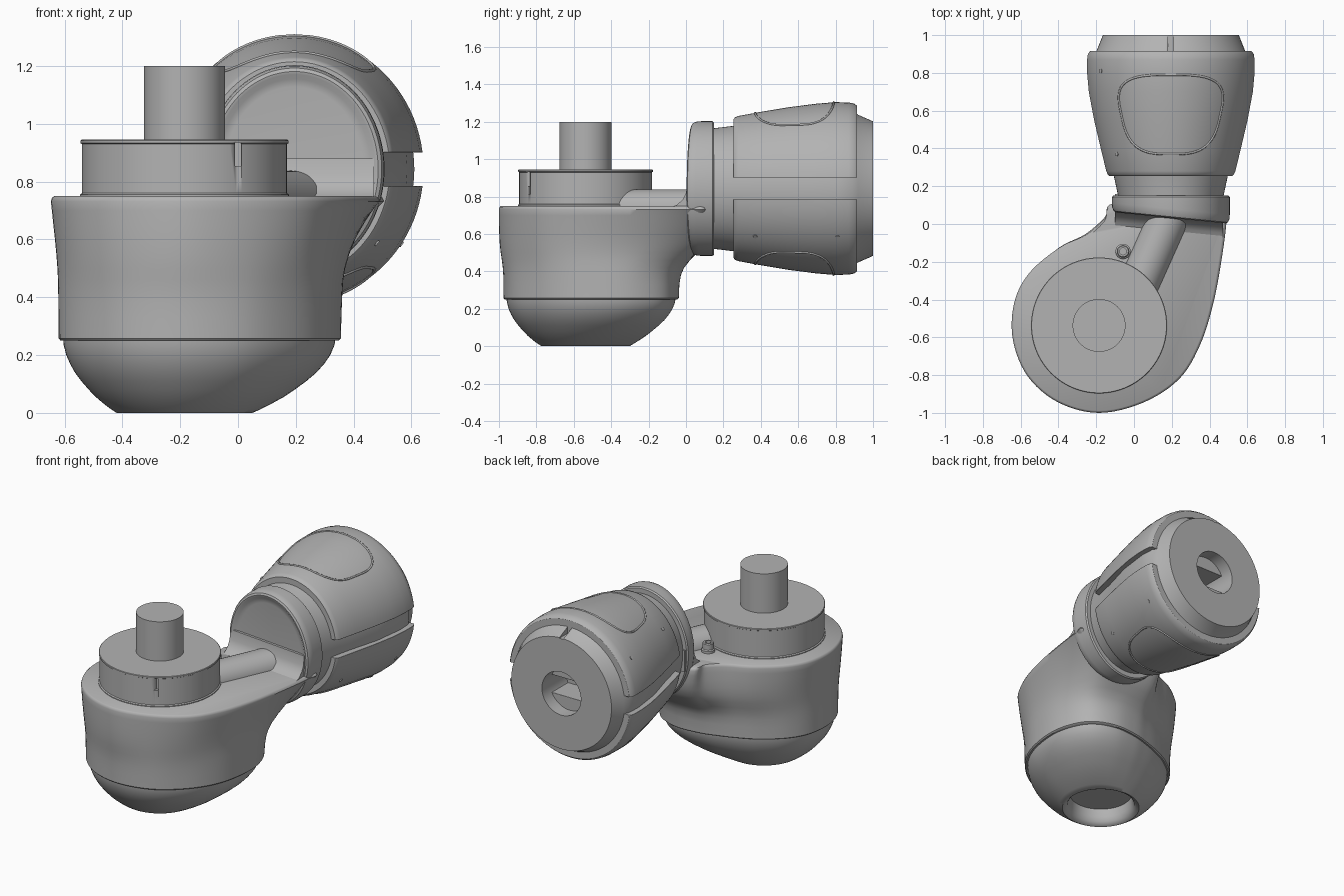
import bpy, bmesh, math
from mathutils import Vector

cube = bpy.data.objects.get("Cube")
if cube:
    bpy.data.objects.remove(cube, do_unlink=True)

metal = bpy.data.materials.new("grey_metal")
metal.use_nodes = True
GREY = (0.45, 0.45, 0.45, 1)
metal.diffuse_color = GREY
metal.node_tree.nodes["Principled BSDF"].inputs["Base Color"].default_value = GREY

BASE = Vector((-0.185, -0.537, 0))   # axis of the turntable
HEAD = Vector((0.195, 0, 0.843))     # axis of the motor head
SIDES = 96


def finish(name, bm, angle=35):
    bmesh.ops.recalc_face_normals(bm, faces=bm.faces)
    mesh = bpy.data.meshes.new(name)
    bm.to_mesh(mesh)
    bm.free()
    obj = bpy.data.objects.new(name, mesh)
    bpy.context.collection.objects.link(obj)
    mesh.materials.append(metal)
    bpy.ops.object.select_all(action="DESELECT")
    obj.select_set(True)
    bpy.context.view_layer.objects.active = obj
    bpy.ops.object.shade_smooth_by_angle(angle=math.radians(angle))
    return obj


def loft(rings):
    """Skin a list of closed rings and cap both ends."""
    bm = bmesh.new()
    rows = [[bm.verts.new(p) for p in ring] for ring in rings]
    n = len(rows[0])
    for a, b in zip(rows, rows[1:]):
        for i in range(n):
            j = (i + 1) % n
            bm.faces.new((a[i], a[j], b[j], b[i]))
    bm.faces.new(rows[0])
    bm.faces.new(rows[-1])
    return bm


def flat_ring(r, z, centre=BASE, sides=SIDES):
    turn = [2 * math.pi * i / sides for i in range(sides)]
    return [(centre.x + r * math.cos(a), centre.y + r * math.sin(a), z) for a in turn]


def head_ring(y, rx, rz, tilt=0):
    ring = []
    for i in range(SIDES):
        a = 2 * math.pi * i / SIDES
        x = HEAD.x + rx * math.cos(a)
        ring.append((x, y + tilt * (0.5 - x), HEAD.z + rz * math.sin(a)))
    return ring


def spline(points, steps=6):
    """Closed smooth curve through the points."""
    out, n = [], len(points)
    for i in range(n):
        p0, p1, p2, p3 = [Vector(points[(i + k) % n]) for k in (-1, 0, 1, 2)]
        for s in range(steps):
            t = s / steps
            out.append(0.5 * (2 * p1 + (p2 - p0) * t + (2 * p0 - 5 * p1 + 4 * p2 - p3) * t**2
                              + (3 * p1 - p0 - 3 * p2 + p3) * t**3))
    return out


def cylinder(name, start, end, r, sides=48):
    start, end = Vector(start), Vector(end)
    turn = (end - start).to_track_quat("Z", "Y")
    rings = [[start + turn @ Vector(p) for p in flat_ring(r, h, Vector((0, 0, 0)), sides)]
             for h in (0, (end - start).length)]
    return finish(name, loft(rings))


def cut_box(target, name, centre, size):
    bm = bmesh.new()
    bmesh.ops.create_cube(bm, size=1)
    bmesh.ops.scale(bm, vec=size, verts=bm.verts)
    bmesh.ops.translate(bm, vec=centre, verts=bm.verts)
    cutter = finish(name, bm)
    cutter.hide_render = True
    cutter.hide_set(True)
    mod = target.modifiers.new("slot", "BOOLEAN")
    mod.operation, mod.object, mod.solver = "DIFFERENCE", cutter, "EXACT"


# Housing: an egg-shaped foot that grows into the neck near the top
upper = spline([(-.185, -1), (.05, -.945), (.24, -.82), (.35, -.64), (.42, -.42), (.465, -.18),
                (.49, .02), (.48, .11), (.19, .12), (-.11, .11), (-.155, .03), (-.25, -.055),
                (-.395, -.125), (-.555, -.26), (-.635, -.42), (-.64, -.62), (-.56, -.81), (-.4, -.945)])
lower = spline([(-.185, -.975), (.03, -.93), (.2, -.8), (.305, -.64), (.35, -.46), (.35, -.3),
                (.3, -.16), (.22, -.08), (.09, -.04), (-.06, -.05), (-.17, -.08), (-.28, -.12),
                (-.4, -.18), (-.53, -.29), (-.605, -.43), (-.615, -.62), (-.54, -.79), (-.385, -.925)])


def housing_ring(z, tx, ty, scale=1):
    ring = []
    for a, b in zip(upper, lower):
        x, y = b.x + (a.x - b.x) * tx, b.y + (a.y - b.y) * ty
        ring.append((BASE.x + (x - BASE.x) * scale, BASE.y + (y - BASE.y) * scale, z))
    return ring


levels = [(.25, 0, 0, .985), (.257, 0, 0), (.33, .02, .02), (.38, .04, .07), (.42, .06, .18),
          (.46, .09, .38), (.5, .16, .62), (.55, .3, .84), (.6, .48, .94), (.65, .68, 1),
          (.7, .87, 1), (.732, 1, 1), (.744, 1, 1, .992), (.75, 1, 1, .975)]
finish("housing", loft([housing_ring(*level) for level in levels]), 40)

# Domed underside, rolling into a round recess
dome = []
for z, s in ((.256, 0), (.235, .01), (.2, .06), (.17, .13), (.14, .22), (.11, .34),
             (.08, .48), (.055, .61), (.03, .77), (.012, .9), (0, 1)):
    ring = []
    for p in lower:
        edge = BASE.xy + (p - BASE.xy) * 0.965
        rim = BASE.xy + (p - BASE.xy).normalized() * 0.235
        ring.append((*edge.lerp(rim, s), z))
    dome.append(ring)
for r, z in ((.222, .004), (.205, .02), (.195, .05), (.19, .1)):
    dome.append([(*(BASE.xy + (p - BASE.xy).normalized() * r), z) for p in lower])
finish("domed_underside", loft(dome), 45)

# Turntable with lip, slot and central shaft
table_profile = [(.362, .74), (.362, .755), (.355, .76), (.355, .93), (.36, .933),
                 (.36, .942), (.357, .945)]
table = finish("turntable", loft([flat_ring(r, z) for r, z in table_profile]))
cut_box(table, "turntable_slot_cutter", (0, -.85, .895), (.022, .06, .08))
cylinder("shaft", (BASE.x, BASE.y, .9), (BASE.x, BASE.y, 1.2), .14, 64)

# Cable hump and small plug on top of the housing
cylinder("cable_hump", (-.02, -.42, .73), (.195, .06, .73), .108)
PLUG = Vector((-.058, -.145, 0))
plug_profile = [(.04, .74), (.04, .765), (.033, .77), (.033, .805), (.028, .81),
                (.018, .81), (.018, .785)]
finish("plug", loft([flat_ring(r, z, PLUG, 32) for r, z in plug_profile]))

# Round flange with rolled rim, and the fillet that joins it to the housing
flange_profile = [(.02, .24, .285, .1), (.016, .265, .312, .1), (.004, .28, .328, .1),
                  (.002, .29, .338, .1), (.008, .302, .35, .1), (.025, .31, .357, .1),
                  (.05, .312, .36, .1), (.142, .312, .36), (.15, .305, .353)]
finish("flange", loft([head_ring(*r) for r in flange_profile]))
fillet = [(-.09, .74), (-.05, .757), (-.02, .785), (-.003, .82), (.005, .88), (.1, .88), (.1, .74)]
finish("flange_fillet", loft([[(x, y + .1 * (.5 - x), z) for y, z in fillet]
                              for x in (-.1, .47)]), 40)

# Motor core with end bore
core_profile = [(.13, .275, .32), (.27, .305, .337), (.4, .335, .37), (.6, .39, .41),
                (.8, .415, .43), (.89, .41, .42), (.92, .392, .395), (1, .36, .36),
                (1, .14, .14), (.75, .14, .14)]
core = finish("motor_core", loft([head_ring(*r) for r in core_profile]), 30)
cut_box(core, "core_slot_cutter", (HEAD.x, .96, HEAD.z + .4), (.03, .2, .09))

# Two cover shells separated by a gap along each side
shell = [(.255, .33, .372), (.262, .338, .381), (.28, .346, .388), (.4, .375, .41), (.55, .41, .435),
         (.7, .438, .454), (.8, .447, .462), (.87, .447, .46), (.9, .443, .454), (.915, .432, .442)]


def shell_point(dx, y, side):
    """Point on the shell surface above or below the head axis."""
    for (y0, a0, b0), (y1, a1, b1) in zip(shell, shell[1:]):
        if y0 <= y <= y1:
            t = (y - y0) / (y1 - y0)
            rx, rz = a0 + (a1 - a0) * t, b0 + (b1 - b0) * t
            return Vector((HEAD.x + dx, y, HEAD.z + side * rz * math.sqrt(1 - (dx / rx) ** 2)))


for side, label in ((1, "upper"), (-1, "lower")):
    bm = loft([head_ring(*r) for r in shell])
    cut = bmesh.ops.bisect_plane(bm, geom=bm.verts[:] + bm.edges[:] + bm.faces[:],
                                 plane_co=(0, 0, HEAD.z + side * .058), plane_no=(0, 0, side),
                                 clear_inner=True)
    edges = [e for e in cut["geom_cut"] if isinstance(e, bmesh.types.BMEdge)]
    bmesh.ops.holes_fill(bm, edges=edges, sides=0)
    cover = finish(label + "_shell", bm)
    bevel = cover.modifiers.new("soft_edges", "BEVEL")
    bevel.width, bevel.segments, bevel.angle_limit = .008, 2, math.radians(50)

    # Rounded access panel outline
    curve = bpy.data.curves.new(label + "_panel_outline", "CURVE")
    curve.dimensions, curve.bevel_depth, curve.bevel_resolution = "3D", .006, 1
    path = curve.splines.new("POLY")
    path.points.add(SIDES - 1)
    path.use_cyclic_u = True
    for i, pt in enumerate(path.points):
        a = 2 * math.pi * i / SIDES
        u, v = [math.copysign(abs(f) ** .62, f) for f in (math.cos(a), math.sin(a))]
        pt.co = (*shell_point(u * (.262 + .045 * v), .58 + .21 * v, side), 1)
    curve.materials.append(metal)
    bpy.context.collection.objects.link(bpy.data.objects.new(label + "_panel_outline", curve))

    # Cover screws
    for k, (dx, y) in enumerate(((.37, .81), (.285, .37))):
        p = shell_point(-side * dx, y, side)
        out = Vector((p.x - HEAD.x, 0, p.z - HEAD.z)).normalized()
        cylinder(f"{label}_shell_screw_{k + 1}", p - out * .01, p + out * .004, .011, 16)
